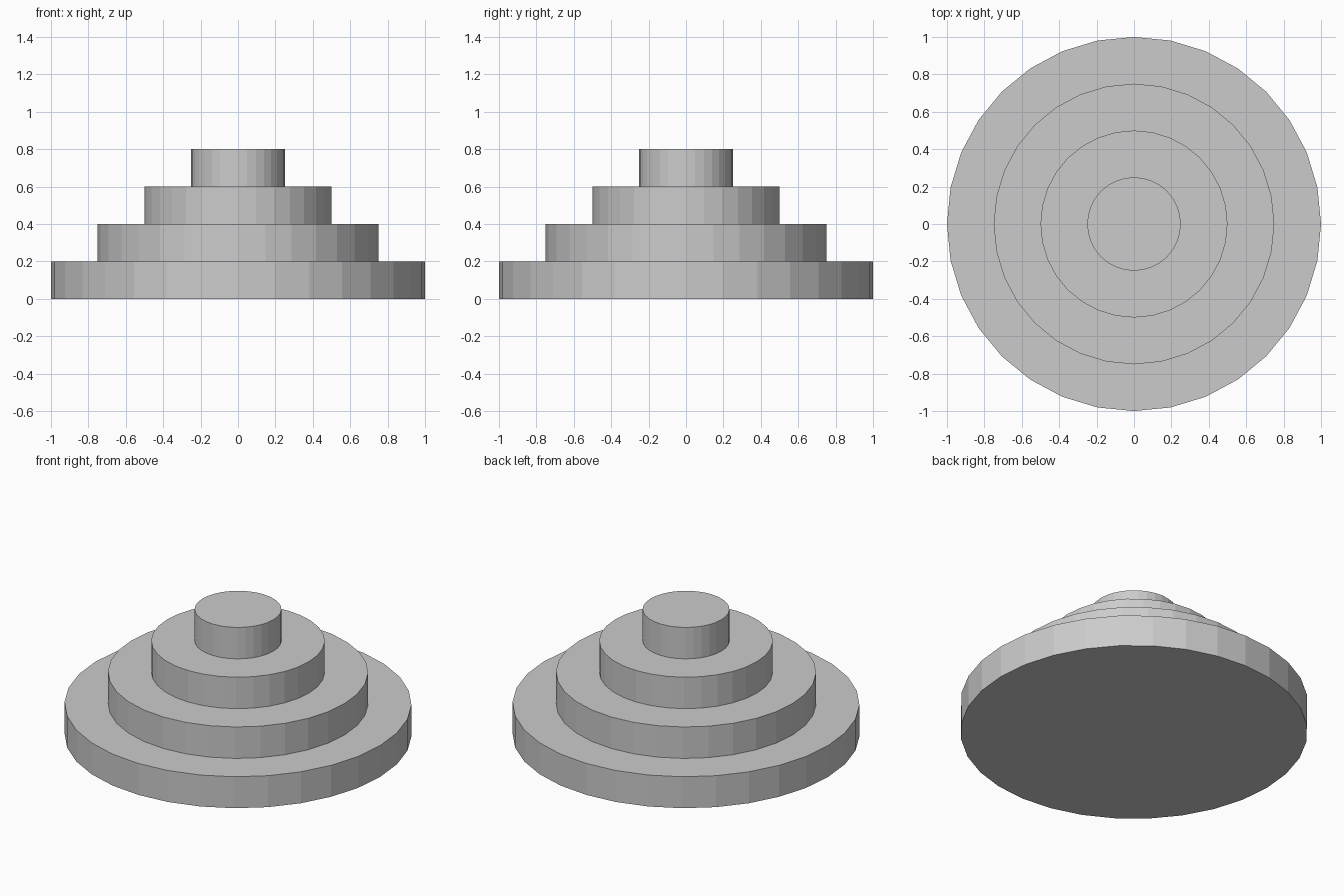
import bpy

if "Cube" in bpy.data.objects:
    bpy.data.objects.remove(bpy.data.objects["Cube"])

STEP_HEIGHT = 0.2
RADII = {"base_tier": 1.0, "lower_tier": 0.75, "upper_tier": 0.5, "top_tier": 0.25}


def add_tier(name, radius, bottom):
    bpy.ops.mesh.primitive_cylinder_add(
        vertices=32, radius=radius, depth=STEP_HEIGHT,
        location=(0, 0, bottom + STEP_HEIGHT / 2))
    bpy.context.object.name = name


# Four round steps stacked from widest to narrowest
for level, (name, radius) in enumerate(RADII.items()):
    add_tier(name, radius, level * STEP_HEIGHT)
